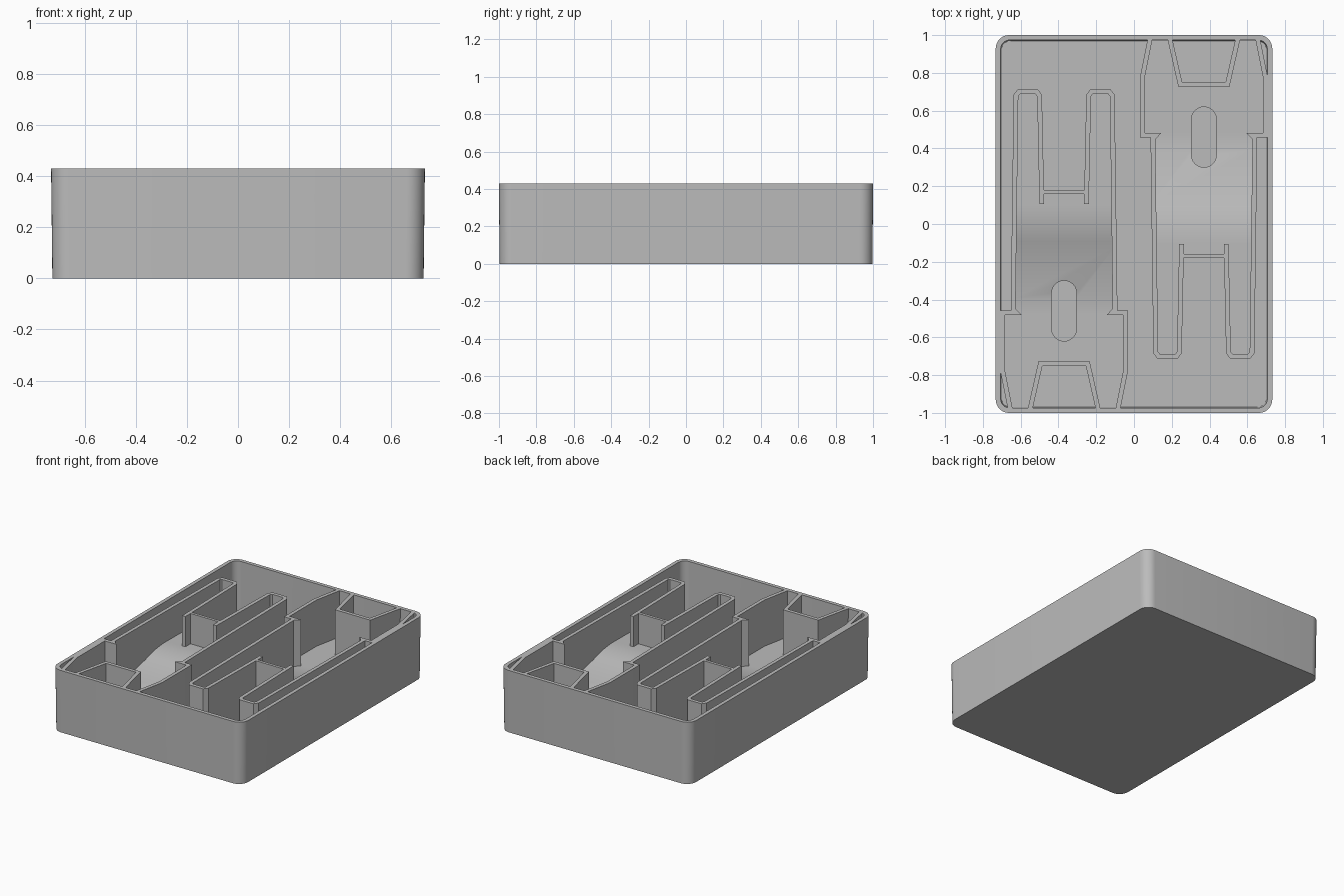
import bpy, bmesh, math
from mathutils import Vector, Matrix

cube = bpy.data.objects.get("Cube")
if cube:
    bpy.data.objects.remove(cube, do_unlink=True)

TOP, BASE, LOW, HIGH = 0.43, 0.03, 0.11, 0.22
WALL = 0.025
MID = -0.37  # centre line of the left pocket

grey = bpy.data.materials.new("matte_grey")
grey.use_nodes = True
colour = (0.5, 0.5, 0.5, 1)
grey.diffuse_color = colour
grey.node_tree.nodes["Principled BSDF"].inputs["Base Color"].default_value = colour


def finish(name, bm):
    bmesh.ops.recalc_face_normals(bm, faces=bm.faces)
    mesh = bpy.data.meshes.new(name)
    bm.to_mesh(mesh)
    bm.free()
    mesh.materials.append(grey)
    obj = bpy.data.objects.new(name, mesh)
    bpy.context.collection.objects.link(obj)
    return obj


def prism(name, outline, direction):
    """Extrude a closed outline along a direction."""
    bm = bmesh.new()
    face = bm.faces.new([bm.verts.new(p) for p in outline])
    out = bmesh.ops.extrude_face_region(bm, geom=[face])
    verts = [g for g in out["geom"] if isinstance(g, bmesh.types.BMVert)]
    bmesh.ops.translate(bm, verts=verts, vec=direction)
    return finish(name, bm)


def slab(name, points, z0, z1):
    return prism(name, [(x, y, z0) for x, y in points], (0, 0, z1 - z0))


def ribbon(name, points, width=WALL):
    """Upright wall of constant thickness along a path, with mitred corners."""
    pts = [Vector(p) for p in points]
    dirs = [(b - a).normalized() for a, b in zip(pts, pts[1:])]
    left, right = [], []
    for i, p in enumerate(pts):
        a, b = dirs[max(i - 1, 0)], dirs[min(i, len(dirs) - 1)]
        na, nb = Vector((-a.y, a.x)), Vector((-b.y, b.x))
        off = (na + nb) / (1 + na.dot(nb)) * width / 2
        left.append(p + off)
        right.append(p - off)
    return slab(name, left + right[::-1], BASE - 0.01, TOP)


def flip(points):
    return [(2 * MID - x, y) for x, y in points]


def rounded_loop(hx, hy, r, z, steps=8):
    loop = []
    for q, (sx, sy) in enumerate([(1, 1), (-1, 1), (-1, -1), (1, -1)]):
        for i in range(steps + 1):
            a = (q + i / steps) * math.pi / 2
            loop.append((sx * (hx - r) + r * math.cos(a),
                         sy * (hy - r) + r * math.sin(a), z))
    return loop


# Outer tray with slightly tapered sides
bm = bmesh.new()
rings = [[bm.verts.new(p) for p in rounded_loop(*spec)] for spec in (
    (0.727, 0.997, 0.07, 0), (0.732, 1.0, 0.07, TOP),
    (0.706, 0.974, 0.05, TOP), (0.702, 0.97, 0.05, BASE))]
for lower, upper in zip(rings, rings[1:]):
    for i in range(len(lower)):
        j = (i + 1) % len(lower)
        bm.faces.new((lower[i], lower[j], upper[j], upper[i]))
bm.faces.new(rings[0])
bm.faces.new(rings[-1])
tray = finish("tray", bm)

# Divider walls around one pocket
side = [(-0.085, -0.98), (-0.045, -0.78), (-0.045, -0.47), (-0.10, -0.47),
        (-0.115, 0.68), (-0.13, 0.70), (-0.225, 0.70), (-0.24, 0.68), (-0.252, 0.105)]
notch = [(-0.105, -0.44), (-0.145, -0.482), (-0.09, -0.482)]
fork = [(-0.19, -0.98), (-0.245, -0.738)]
parts = []
for label, mirror in (("right", list), ("left", flip)):
    parts.append(ribbon(f"{label}_side_wall", mirror(side)))
    parts.append(slab(f"{label}_notch", mirror(notch), BASE, TOP))
    # Raised floor inside each long channel
    channel = [(-0.10, 0.1), (-0.115, 0.70), (-0.24, 0.70), (-0.252, 0.1)]
    parts.append(slab(f"{label}_channel_floor", mirror(channel), BASE - 0.01, HIGH))
parts.append(ribbon("fork_wall", fork + flip(fork)[::-1]))
parts.append(ribbon("cross_wall", [(-0.252, 0.17), (-0.488, 0.17)], 0.02))

# Pocket floor profile: high shelf, curved ramp, low shelf
profile = [(0.17, HIGH), (0.10, HIGH)]
for i in range(1, 9):
    t = i / 8
    profile.append((0.10 - 0.22 * t, HIGH - 0.04 * t * t))
profile += [(-0.395, LOW), (-0.48, LOW), (-0.48, BASE - 0.01), (0.17, BASE - 0.01)]
ramp = prism("ramp_floor", [(-0.64, y, z) for y, z in profile], (0.54, 0, 0))
head_side = [(-0.245, -0.738), (-0.19, -0.975), (-0.085, -0.975),
             (-0.045, -0.78), (-0.045, -0.48)]
head = slab("head_floor", head_side + flip(head_side)[::-1], BASE - 0.01, LOW)
parts += [ramp, head]

# Rounded finger slot sunk through the floor
slot = []
for i in range(26):
    a = math.pi * (i if i < 13 else i - 1) / 12
    slot.append((MID + 0.066 * math.cos(a),
                 (-0.366 if i < 13 else -0.554) + 0.066 * math.sin(a)))
cutter = slab("slot_cutter", slot, 0.06, 0.5)
cutter.hide_render = True
for obj in (ramp, head):
    mod = obj.modifiers.new("slot", "BOOLEAN")
    mod.operation, mod.solver, mod.object = "DIFFERENCE", "EXACT", cutter
bpy.context.view_layer.update()
graph = bpy.context.evaluated_depsgraph_get()
for obj in (ramp, head):
    cut = bpy.data.meshes.new_from_object(obj.evaluated_get(graph))
    obj.modifiers.clear()
    obj.data = cut
bpy.data.objects.remove(cutter, do_unlink=True)

# Second pocket is the first turned half a revolution
turn = Matrix.Rotation(math.pi, 4, "Z")
for obj in list(parts):
    twin = obj.copy()
    twin.name = "turned_" + obj.name
    twin.matrix_world = turn
    bpy.context.collection.objects.link(twin)

bpy.ops.object.select_all(action="DESELECT")
for obj in [tray] + parts:
    obj.select_set(True)
bpy.context.view_layer.objects.active = tray
bpy.ops.object.shade_smooth_by_angle(angle=math.radians(30))
